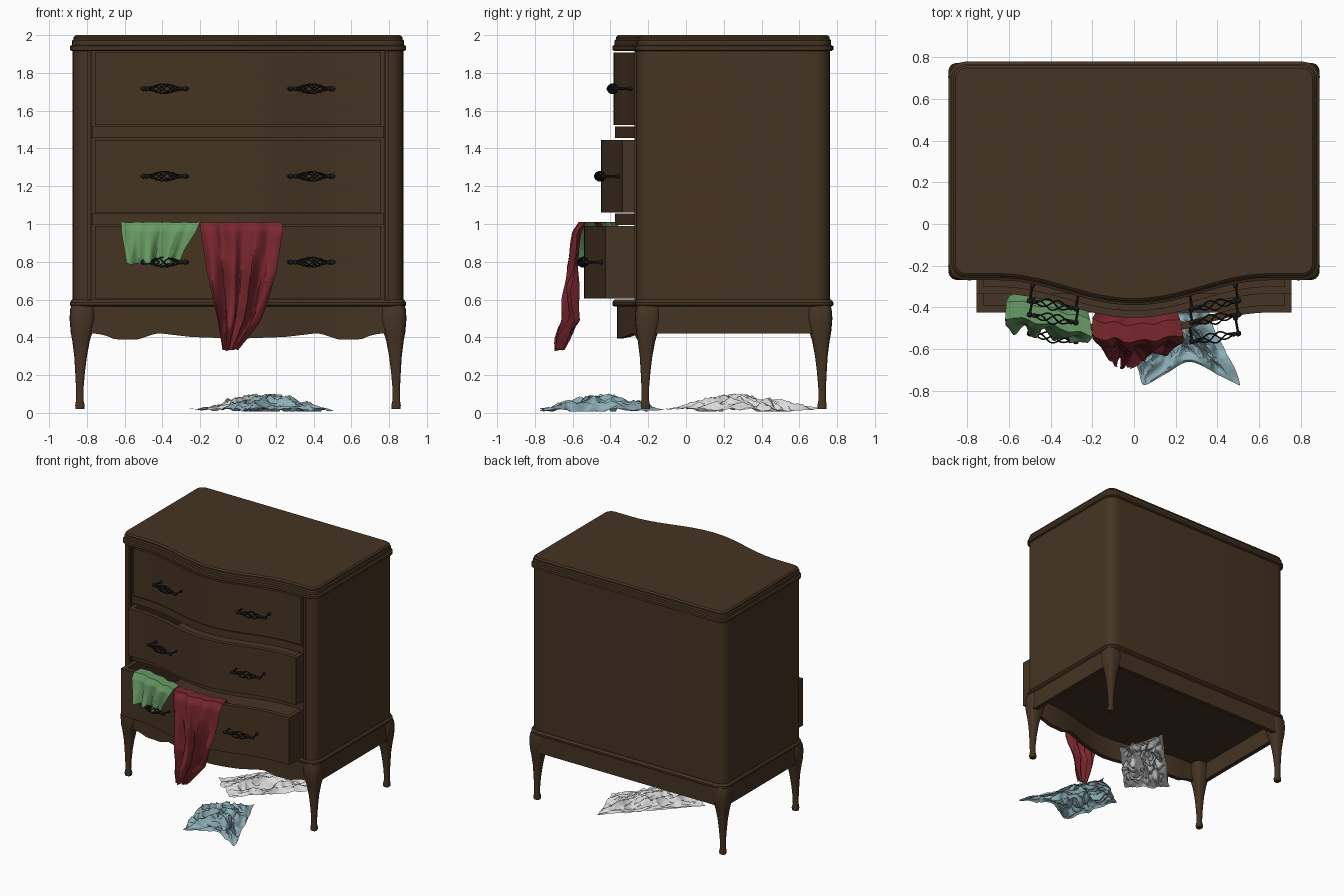
import bpy, bmesh, math
from mathutils import Vector, noise

cube = bpy.data.objects.get("Cube")
if cube:
    bpy.data.objects.remove(cube)


def material(name, rgb):
    m = bpy.data.materials.new(name)
    m.use_nodes = True
    m.diffuse_color = (*rgb, 1)
    m.node_tree.nodes["Principled BSDF"].inputs["Base Color"].default_value = (*rgb, 1)
    return m


WOOD = material("dark wood", (0.06, 0.034, 0.016))
IRON = material("black iron", (0.01, 0.01, 0.012))
GREEN = material("green cloth", (0.14, 0.33, 0.13))
RED = material("red cloth", (0.19, 0.02, 0.026))
BLUE = material("pale blue cloth", (0.27, 0.43, 0.48))
WHITE = material("white cloth", (0.72, 0.72, 0.72))
made = []


def finish(name, bm, mat):
    bmesh.ops.recalc_face_normals(bm, faces=bm.faces)
    me = bpy.data.meshes.new(name)
    bm.to_mesh(me)
    bm.free()
    me.materials.append(mat)
    ob = bpy.data.objects.new(name, me)
    bpy.context.collection.objects.link(ob)
    made.append(ob)
    return ob


def loft(name, rings, mat, closed=True):
    """Skin a row of point rings; closed rings get end caps."""
    bm = bmesh.new()
    rows = [[bm.verts.new(p) for p in r] for r in rings]
    n = len(rows[0])
    for a, b in zip(rows, rows[1:]):
        for i in range(n if closed else n - 1):
            j = (i + 1) % n
            bm.faces.new((a[i], a[j], b[j], b[i]))
    if closed:
        bm.faces.new(rows[0])
        bm.faces.new(rows[-1])
    return finish(name, bm, mat)


def box(name, x0, x1, y0, y1, z0, z1):
    return loft(name, [[(x0, y0, z), (x1, y0, z), (x1, y1, z), (x0, y1, z)] for z in (z0, z1)], WOOD)


def bump(x):
    return 0.5 + 0.5 * math.cos(math.pi * x / 0.65) if abs(x) < 0.65 else 0.0


def lerp_rows(rows, t):
    """Interpolate tuples keyed by their first value."""
    for a, b in zip(rows, rows[1:]):
        if t <= b[0]:
            k = (t - a[0]) / (b[0] - a[0])
            return [p + (q - p) * k for p, q in zip(a, b)][1:]
    return list(rows[-1][1:])


def corners(hw, front, back, r):
    """Rounded corners: front right, back right, back left, front left."""
    pts = []
    for k, (sx, y) in enumerate(((1, front + r), (1, back - r), (-1, back - r), (-1, front + r))):
        for i in range(7):
            a = math.pi / 2 * (k - 1 + i / 6)
            pts.append((sx * (hw - r) + r * math.cos(a), y + r * math.sin(a)))
    return pts


def moulding(name, steps):
    """Stacked bow-fronted slab from (inset, height) steps."""
    rings = []
    for d, z in steps:
        w = 0.80
        bow = [(-w + 2 * w * i / 32, -0.27 + d - 0.12 * bump(-w + 2 * w * i / 32)) for i in range(33)]
        rings.append([(x, y, z) for x, y in bow + corners(0.89 - d, -0.27 + d, 0.78 - d, 0.085 - d)])
    return loft(name, rings, WOOD)


def bowed_board(name, hw, y0, depth, low, z1):
    """Board following the bowed front; low(x) gives its lower edge."""
    rings = []
    for i in range(49):
        x = -hw + 2 * hw * i / 48
        y = y0 - 0.115 * bump(x)
        rings.append([(x, y, low(x)), (x, y, z1), (x, y + depth, z1), (x, y + depth, low(x))])
    return loft(name, rings, WOOD)


# Top and base mouldings
moulding("top", [(0.012, 1.915), (0, 1.922), (0, 1.942), (0.012, 1.948), (0.012, 1.972),
                 (0.02, 1.98), (0.02, 1.99), (0.032, 2.0)])
moulding("base_moulding", [(0.012, 0.562), (0, 0.57), (0, 0.585), (0.012, 0.6)])

# Carcass: open-fronted U with rounded corners
plan = [(-0.775, 0.7), (0.775, 0.7), (0.775, -0.262)] + corners(0.875, -0.262, 0.762, 0.08) + [(-0.775, -0.262)]
loft("carcass", [[(x, y, z) for x, y in plan] for z in (0.59, 1.93)], WOOD)
for s in (-1, 1):
    box("stile_bead", s * 0.79 - 0.008, s * 0.79 + 0.008, -0.272, -0.25, 0.6, 1.916)

# Rails between drawers
for z in (0.995, 1.455):
    bowed_board("rail", 0.774, -0.262, 0.2, lambda x: z, z + 0.06)

# Drawers, pulled out by different amounts
DRAWERS = (("bottom", -0.425, 0.605), ("middle", -0.335, 1.06), ("top", -0.268, 1.523))
for label, y0, z in DRAWERS:
    bowed_board(label + "_drawer_front", 0.757, y0, 0.035, lambda x: z, z + 0.385)
    for s in (-1, 1):
        box(label + "_drawer_side", s * 0.74 - 0.017, s * 0.74 + 0.017, y0 + 0.03, 0.5, z, z + 0.384)
    box(label + "_drawer_back", -0.74, 0.74, 0.48, 0.51, z, z + 0.38)
    box(label + "_drawer_floor", -0.74, 0.74, y0, 0.5, z + 0.01, z + 0.03)

# Skirt
SCALLOP = [(0, 0.393), (0.25, 0.402), (0.42, 0.422), (0.47, 0.41), (0.52, 0.39), (0.65, 0.388),
           (0.7, 0.41), (0.75, 0.42), (0.8, 0.42)]
bowed_board("front_skirt", 0.79, -0.25, 0.035, lambda x: lerp_rows(SCALLOP, abs(x))[0], 0.568)
box("back_skirt", -0.79, 0.79, 0.73, 0.765, 0.42, 0.568)
for s in (-1, 1):
    box("side_skirt", s * 0.858 - 0.018, s * 0.858 + 0.018, -0.17, 0.68, 0.42, 0.568)

# Cabriole legs: (height, inner edge, outer edge)
LEG = [(0.02, 0.814, 0.86), (0.04, 0.812, 0.862), (0.07, 0.819, 0.857), (0.14, 0.817, 0.858), (0.22, 0.81, 0.862),
       (0.3, 0.8, 0.867), (0.38, 0.785, 0.877), (0.43, 0.77, 0.886), (0.5, 0.755, 0.892), (0.55, 0.755, 0.888),
       (0.568, 0.755, 0.882)]
for s in (-1, 1):
    for label, sy, off in (("front", -1, 0.622), ("back", 1, 0.117)):
        rings = []
        for z, a, b in LEG:
            c, h, ring = (a + b) / 2, (b - a) / 2, []
            for i in range(20):
                t = 2 * math.pi * i / 20
                u, v = (math.copysign(abs(q) ** 0.6, q) * h for q in (math.cos(t), math.sin(t)))
                ring.append((s * (c + u), sy * (c - off + v), z))
            rings.append(ring)
        loft(label + "_leg", rings, WOOD)


# Birdcage handles
def tube(bm, pts, r):
    rows = []
    for i, p in enumerate(pts):
        d = (pts[min(i + 1, len(pts) - 1)] - pts[max(i - 1, 0)]).normalized()
        a = d.orthogonal().normalized() if i == 0 else (a - d * a.dot(d)).normalized()
        b = d.cross(a)
        rows.append([bm.verts.new(p + r * (a * math.cos(t) + b * math.sin(t)))
                     for t in (k * math.pi / 3 for k in range(6))])
    for p, q in zip(rows, rows[1:]):
        for k in range(6):
            bm.faces.new((p[k], p[k - 1], q[k - 1], q[k]))
    bm.faces.new(rows[0])
    bm.faces.new(rows[-1])


def handle(name, loc, angle):
    bm = bmesh.new()
    for twist in (-1, 1):
        for k in range(3):
            pts = []
            for i in range(25):
                t = i / 24
                r = 0.005 + 0.021 * math.sin(math.pi * t) ** 1.3
                a = twist * 2 * math.pi * t + k * 2 * math.pi / 3
                pts.append(Vector((-0.09 + 0.18 * t, r * math.cos(a), r * math.sin(a))))
            tube(bm, pts, 0.0038)
    for s in (-1, 1):
        tube(bm, [Vector((s * 0.085, 0, 0)), Vector((s * 0.126, 0, 0))], 0.008)
        tube(bm, [Vector((s * 0.112, 0, 0)), Vector((s * 0.112, 0.1, 0))], 0.006)
        for x, y, r in ((0.09, 0, 0.012), (0.112, 0, 0.014), (0.112, 0.075, 0.013)):
            res = bmesh.ops.create_uvsphere(bm, u_segments=12, v_segments=8, radius=r)
            bmesh.ops.translate(bm, verts=res["verts"], vec=(s * x, y, 0))
    ob = finish(name, bm, IRON)
    ob.location, ob.rotation_euler.z = loc, angle


for label, y0, z in DRAWERS:
    for s in (-1, 1):
        handle(label + "_handle", (s * 0.39, y0 - 0.115 * bump(0.39) - 0.08, z + 0.193), s * 0.17)


# Clothes
def ridge(x, y, z=0.0):
    return 1 - 2 * abs(noise.noise(Vector((x, y, z))))


def drape(name, rows, mat, folds, seed):
    """Cloth over the open drawer: rows are (t, left, right, offset from front, z, fold depth)."""
    grid = []
    for j in range(61):
        xl, xr, dy, z, amp = lerp_rows(rows, j / 60)
        line = []
        for i in range(61):
            u = i / 60
            x = xl + (xr - xl) * u
            wave = math.sin(folds * 2 * math.pi * u + 1.2 * math.sin(3 * z + seed)) + 0.7 * ridge(u * 6, z * 4, seed)
            line.append((x + amp * 0.2 * math.cos(folds * 9 * u), -0.425 - 0.115 * bump(x) + dy - amp * wave,
                         z + amp * 0.35 * ridge(u * 5, 7, seed)))
        grid.append(line)
    loft(name, grid, mat, closed=False)


drape("red_cloth", [(0, -0.17, 0.2, 0.12, 0.93, 0.01), (0.1, -0.2, 0.22, 0.06, 1.008, 0.006),
                    (0.2, -0.205, 0.235, -0.02, 1.008, 0.008), (0.26, -0.2, 0.235, -0.045, 0.96, 0.012),
                    (0.5, -0.17, 0.2, -0.06, 0.75, 0.02), (0.7, -0.135, 0.15, -0.07, 0.58, 0.032),
                    (0.82, -0.115, 0.11, -0.06, 0.48, 0.042), (0.92, -0.1, 0.05, -0.1, 0.4, 0.035),
                    (1, -0.085, -0.005, -0.125, 0.33, 0.022)], RED, 3.5, 1.3)
drape("green_cloth", [(0, -0.6, -0.22, 0.1, 0.95, 0.01), (0.2, -0.615, -0.21, 0.06, 1.008, 0.006),
                      (0.35, -0.62, -0.2, -0.02, 1.008, 0.008), (0.45, -0.62, -0.22, -0.045, 0.96, 0.012),
                      (0.75, -0.605, -0.28, -0.06, 0.86, 0.018), (1, -0.595, -0.31, -0.07, 0.785, 0.022)],
      GREEN, 3, 4.1)


def floor_cloth(name, quad, mat, height, notch, seed):
    """Crumpled cloth spread over a four-cornered patch."""
    a, b, c, d = (Vector(q) for q in quad)
    grid = []
    for j in range(61):
        v, line = j / 60, []
        for i in range(61):
            u = i / 60
            p = (a * (1 - u) + b * u) * (1 - v) + (d * (1 - u) + c * u) * v
            p.y += notch * (1 - v) * math.sin(math.pi * u) ** 2 + 0.03 * noise.noise(Vector((u * 4, v * 4, seed)))
            p.x += 0.03 * noise.noise(Vector((u * 4, v * 4, seed + 5)))
            env = 0.2 + 0.8 * (math.sin(math.pi * u) * math.sin(math.pi * v)) ** 0.6
            r = 0.6 * ridge(u * 3.5, v * 3.5, seed) + 0.4 * ridge(u * 9, v * 9, seed)
            line.append((p.x, p.y, 0.006 + height * env * max(r, 0.02)))
        grid.append(line)
    loft(name, grid, mat, closed=False)


floor_cloth("blue_cloth", [(0.04, -0.77), (0.51, -0.775), (0.22, -0.1), (-0.1, -0.32)], BLUE, 0.1, 0.11, 2.0)
floor_cloth("white_cloth", [(-0.26, 0.12), (0.0, -0.11), (0.43, 0.34), (0.31, 0.71)], WHITE, 0.1, 0.0, 8.0)

bpy.ops.object.select_all(action="DESELECT")
for ob in made:
    ob.select_set(True)
bpy.context.view_layer.objects.active = made[0]
bpy.ops.object.shade_smooth_by_angle(angle=math.radians(32))
